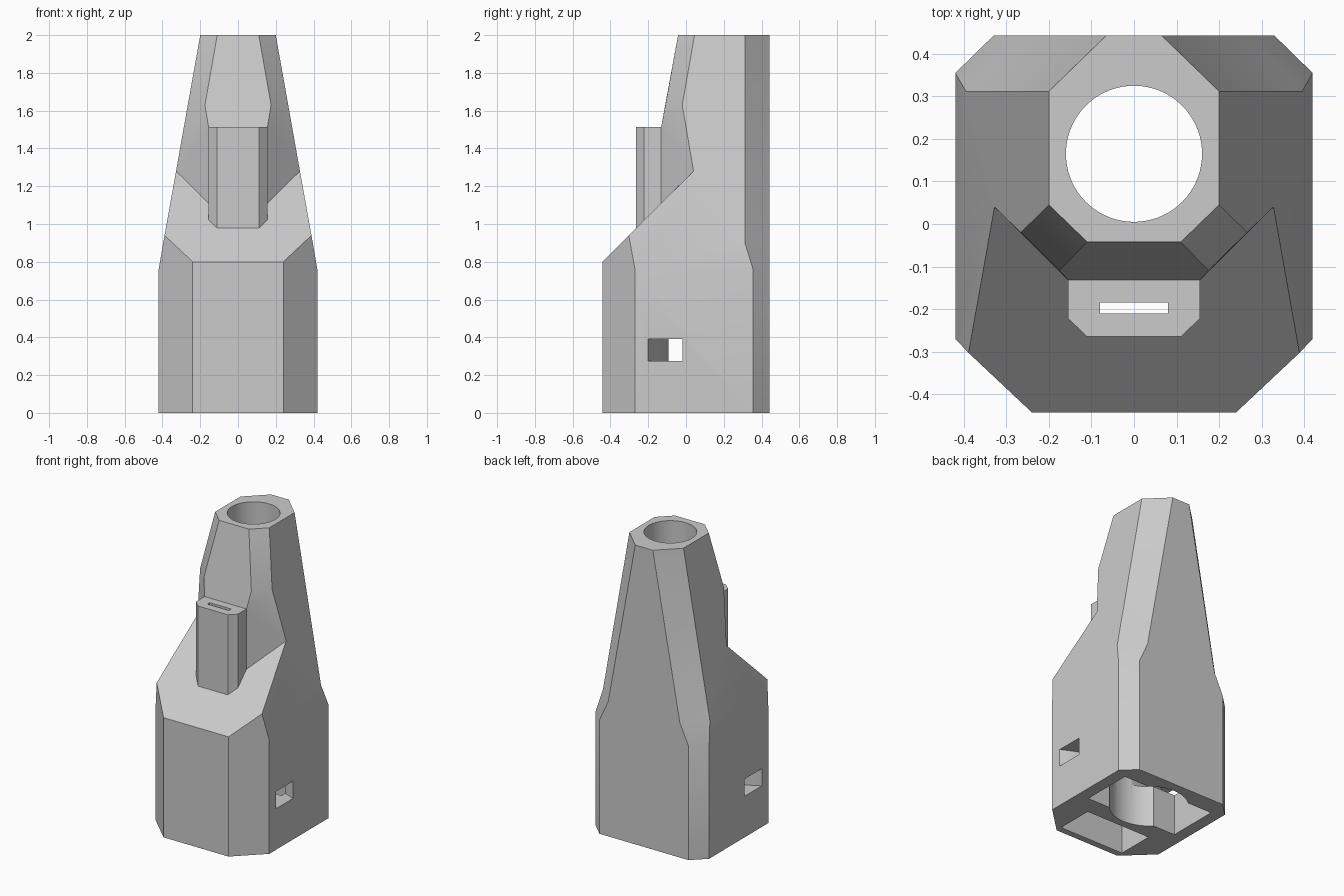
import bpy, bmesh, math
from mathutils import Vector

cube = bpy.data.objects.get("Cube")
if cube:
    bpy.data.objects.remove(cube, do_unlink=True)

grey = bpy.data.materials.new("plain grey")
grey.use_nodes = True
grey.diffuse_color = (0.6, 0.6, 0.6, 1)
grey.node_tree.nodes["Principled BSDF"].inputs["Base Color"].default_value = (0.6, 0.6, 0.6, 1)


def finish(name, bm):
    bmesh.ops.recalc_face_normals(bm, faces=bm.faces)
    mesh = bpy.data.meshes.new(name)
    bm.to_mesh(mesh)
    bm.free()
    mesh.materials.append(grey)
    obj = bpy.data.objects.new(name, mesh)
    bpy.context.collection.objects.link(obj)
    return obj


def prism(name, outline, z0, z1):
    """Extrude an outline of (x, y) points between two heights."""
    bm = bmesh.new()
    base = bm.faces.new([bm.verts.new((x, y, z0)) for x, y in outline])
    top = bmesh.ops.extrude_face_region(bm, geom=[base])["geom"]
    bmesh.ops.translate(bm, vec=Vector((0, 0, z1 - z0)),
                        verts=[g for g in top if isinstance(g, bmesh.types.BMVert)])
    return finish(name, bm)


def rect(w, y0, y1):
    return [(-w, y0), (w, y0), (w, y1), (-w, y1)]


def arc(cy, r, a0, a1, n):
    return [(r * math.sin(a0 + (a1 - a0) * i / n), cy + r * math.cos(a0 + (a1 - a0) * i / n))
            for i in range(n + 1)]


def circle(cy, r, n=72):
    return arc(cy, r, 0, math.tau, n)[:-1]


def boolean(target, tool, operation):
    tool.hide_render = True
    mod = target.modifiers.new("cut", "BOOLEAN")
    mod.operation, mod.solver, mod.object = operation, "EXACT", tool
    bpy.ops.object.select_all(action="DESELECT")
    bpy.context.view_layer.objects.active = target
    target.select_set(True)
    bpy.ops.object.modifier_apply(modifier=mod.name)
    bpy.data.objects.remove(tool, do_unlink=True)


# Corner points of the +x half; capital letters are their mirror images
corners = {
    "a": (.24, -.443, 0), "b": (.42, -.27, 0), "c": (.42, .355, 0), "d": (.33, .443, 0),
    "e": (.24, -.443, .8), "f": (.42, -.27, .76), "g": (.42, .355, .76), "h": (.33, .443, .76),
    "i": (.389, -.303, .94), "j": (.395, .312, .9), "k": (.265, .443, .9),
    "l": (.328, .04, 1.28), "m": (.155, -.132, 1.11), "n": (.155, -.132, 1.51),
    "o": (.175, -.109, 1.63), "p": (.266, -.02, 1.63),
    "q": (.11, -.042, 2), "r": (.2, .045, 2), "s": (.2, .312, 2), "t": (.065, .443, 2),
}
side_faces = ["aeifb", "bfgc", "filprsjg", "cghd", "gjkh", "jstk", "mnopl", "oqrp"]
middle_faces = ["aAEe", "eilmMLIE", "mnNM", "noqQON", "qrstTSRQ", "dhktTKHD", "abcdDCBA"]

# Main tapered housing with the sloping shoulder and neck
bm = bmesh.new()
verts = {}
for key, (x, y, z) in corners.items():
    verts[key] = bm.verts.new((x, y, z))
    verts[key.upper()] = bm.verts.new((-x, y, z))
for face in side_faces + [f.upper() for f in side_faces] + middle_faces:
    bm.faces.new([verts[key] for key in face])
housing = finish("housing", bm)

# Chamfered front holder standing on the shoulder
holder = prism("front_holder", [(-.11, -.265), (.11, -.265), (.155, -.222), (.155, -.1),
                                (-.155, -.1), (-.155, -.222)], .95, 1.513)
boolean(housing, holder, "UNION")

# Hollows: bores, base pockets, holder slit and curved strap slot
strap = arc(-.947, .857, -.62, .62, 32) + arc(-.947, 1.018, .52, -.52, 32)
for cutter in (
    prism("front_pocket", rect(.24, -.4, -.15), -.1, .65),
    prism("rear_pocket", rect(.34, -.025, .32), -.1, .6),
    prism("wide_bore", circle(.14, .24), -.1, .7),
    prism("top_bore", circle(.165, .16), .5, 2.1),
    prism("holder_slit", rect(.08, -.21, -.185), .5, 1.7),
    prism("strap_slot", strap, .275, .39),
):
    boolean(housing, cutter, "DIFFERENCE")

bpy.ops.object.select_all(action="DESELECT")
housing.select_set(True)
bpy.context.view_layer.objects.active = housing
bpy.ops.object.shade_smooth_by_angle(angle=math.radians(20))
